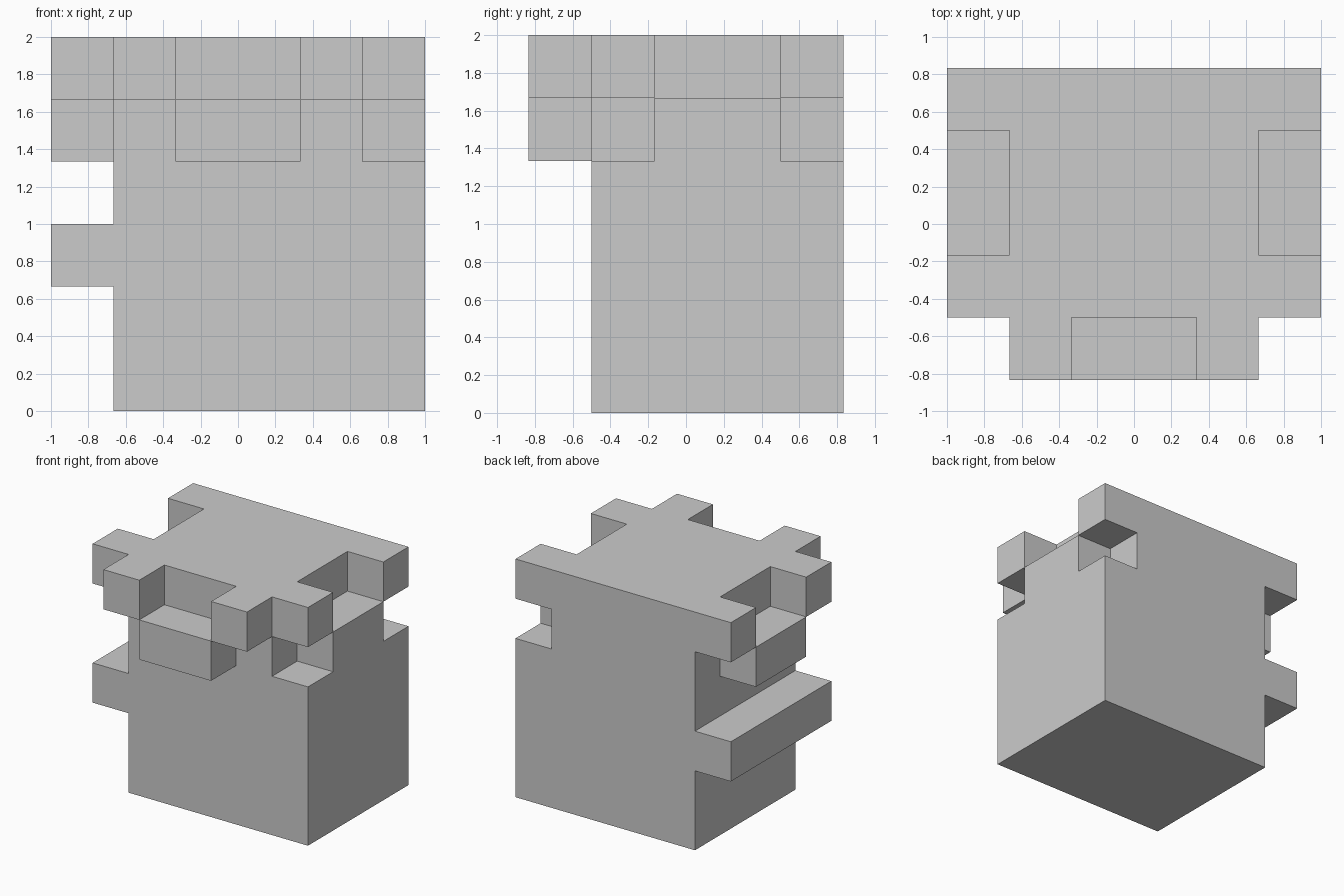
import bpy, bmesh
from mathutils import Vector

if "Cube" in bpy.data.objects:
    bpy.data.objects.remove(bpy.data.objects["Cube"])

S = 1 / 3                                # grid step of the blocky design
ORIGIN = Vector((-1, -2.5 * S, 0))


def box(x, y, z):
    """Grid cells in the half-open ranges x, y, z."""
    return {(i, j, k) for i in range(*x) for j in range(*y) for k in range(*z)}


def build(name, cells):
    """One closed skin around the cells, flat areas merged."""
    bm = bmesh.new()
    verts = {}

    def vert(p):
        if p not in verts:
            verts[p] = bm.verts.new(ORIGIN + Vector(p) * S)
        return verts[p]

    for c in sorted(cells):
        for axis in range(3):
            u, v = (axis + 1) % 3, (axis + 2) % 3
            for side in (0, 1):
                n = list(c)
                n[axis] += 2 * side - 1
                if tuple(n) in cells:
                    continue
                loop = []
                for du, dv in ((0, 0), (1, 0), (1, 1), (0, 1)):
                    p = list(c)
                    p[axis] += side
                    p[u] += du
                    p[v] += dv
                    loop.append(vert(tuple(p)))
                bm.faces.new(loop if side else loop[::-1])
    bmesh.ops.dissolve_limit(bm, angle_limit=0.01, verts=bm.verts[:], edges=bm.edges[:])
    mesh = bpy.data.meshes.new(name)
    bm.to_mesh(mesh)
    bm.free()
    obj = bpy.data.objects.new(name, mesh)
    bpy.context.collection.objects.link(obj)
    return obj


# Main block and the core that carries the crown
cells = box((1, 6), (1, 5), (0, 4)) | box((1, 5), (1, 5), (4, 6))
# Ledge along the left side
cells |= box((0, 1), (1, 5), (2, 3))
# Crown on both sides: two top corner teeth and a lower middle tooth
for i in (0, 5):
    for j in (1, 4):
        cells |= box((i, i + 1), (j, j + 1), (5, 6))
    cells |= box((i, i + 1), (2, 4), (4, 5))
# Crown at the front
for i in (1, 4):
    cells |= box((i, i + 1), (0, 1), (5, 6))
cells |= box((2, 4), (0, 1), (4, 5))

build("crowned_block", cells)
